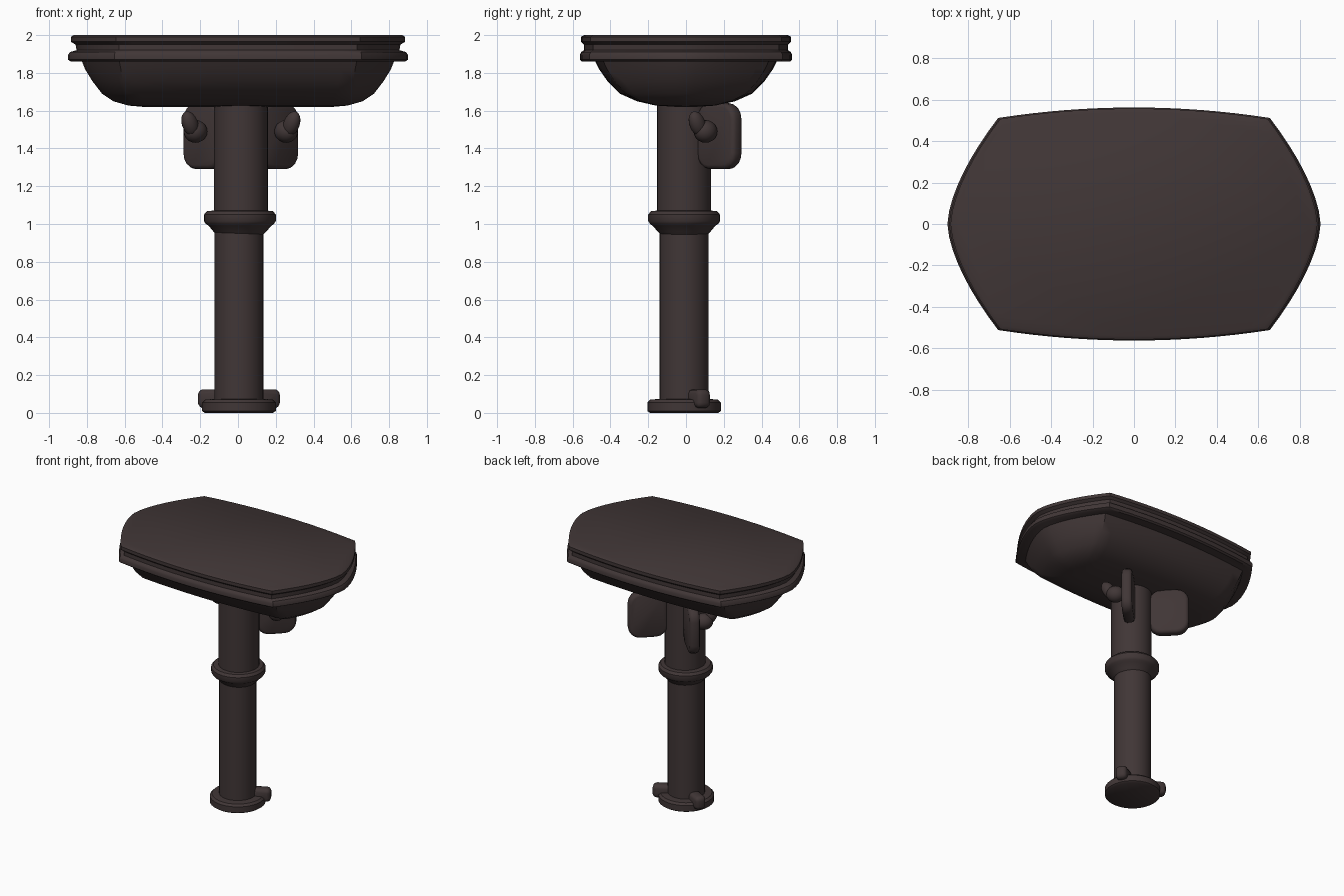
import bpy, bmesh, math
from mathutils import Vector, Matrix

if "Cube" in bpy.data.objects:
    bpy.data.objects.remove(bpy.data.objects["Cube"], do_unlink=True)

mat = bpy.data.materials.new("dark_brown")
mat.use_nodes = True
COLOUR = (0.052, 0.037, 0.037, 1)
mat.diffuse_color = COLOUR
mat.node_tree.nodes["Principled BSDF"].inputs["Base Color"].default_value = COLOUR


def finish(name, bm, angle=35):
    """Turn a bmesh into a smooth-shaded, coloured object."""
    bmesh.ops.recalc_face_normals(bm, faces=bm.faces)
    mesh = bpy.data.meshes.new(name)
    bm.to_mesh(mesh)
    bm.free()
    obj = bpy.data.objects.new(name, mesh)
    bpy.context.collection.objects.link(obj)
    mesh.materials.append(mat)
    bpy.ops.object.select_all(action='DESELECT')
    obj.select_set(True)
    bpy.context.view_layer.objects.active = obj
    bpy.ops.object.shade_smooth_by_angle(angle=math.radians(angle))
    return obj


def loft(name, loops, angle=35):
    """Skin a stack of closed loops and cap both ends."""
    bm = bmesh.new()
    rings = [[bm.verts.new(p) for p in loop] for loop in loops]
    n = len(rings[0])
    for a, b in zip(rings, rings[1:]):
        for i in range(n):
            j = (i + 1) % n
            bm.faces.new((a[i], a[j], b[j], b[i]))
    bm.faces.new(rings[0])
    bm.faces.new(rings[-1])
    return finish(name, bm, angle)


def lathe(name, profile, centre, sides=32):
    return loft(name, [[(centre[0] + r * math.cos(math.tau * i / sides),
                         centre[1] + r * math.sin(math.tau * i / sides), z)
                        for i in range(sides)] for r, z in profile])


def outline(corner_x, end_x, end_y, z, steps=8):
    """Barrel outline: shallow curved long sides, pointed bowed ends, four corners."""
    corner_y = end_y * 0.91
    quarter = []
    for i in range(steps):
        t = i / steps
        quarter.append((corner_x + (end_x - corner_x) * (1 - t ** 1.6), corner_y * t))
    for i in range(steps + 1):
        t = 1 - i / steps
        quarter.append((corner_x * t, end_y - (end_y - corner_y) * t * t))
    half = quarter + [(-x, y) for x, y in quarter[-2::-1]]
    full = half + [(-x, -y) for x, y in half[1:-1]]
    return [(x, y, z) for x, y in full]


# Head: flat lid, two rolled lips with a groove, and a rounded bowl below
loft("lid_and_rim", [outline(*r) for r in (
    (0.63, 0.87, 0.54, 2.0), (0.645, 0.885, 0.557, 1.99), (0.645, 0.885, 0.557, 1.965),
    (0.63, 0.86, 0.54, 1.95), (0.63, 0.855, 0.54, 1.92), (0.65, 0.89, 0.555, 1.91),
    (0.655, 0.9, 0.562, 1.895), (0.655, 0.9, 0.562, 1.87), (0.64, 0.885, 0.55, 1.86))])
loft("bowl", [outline(*r) for r in (
    (0.63, 0.83, 0.485, 1.87), (0.62, 0.81, 0.46, 1.82), (0.61, 0.77, 0.415, 1.755),
    (0.59, 0.72, 0.35, 1.69), (0.57, 0.66, 0.26, 1.65),
    (0.54, 0.58, 0.16, 1.627), (0.48, 0.5, 0.05, 1.62))], 40)

# Column: base foot, lower tube, collar and wider upper tube
lathe("base_foot", [(0.18, 0), (0.195, 0.01), (0.195, 0.055), (0.18, 0.07), (0.12, 0.075)], (0.005, -0.01))
lathe("lower_tube", [(0.13, 0.05), (0.13, 1.0)], (0.005, -0.01))
lathe("collar", [(0.12, 0.94), (0.14, 0.96), (0.165, 0.99), (0.18, 1.0), (0.19, 1.015),
                 (0.19, 1.05), (0.175, 1.068), (0.13, 1.072)], (0.01, -0.01))
lathe("upper_tube", [(0.143, 1.05), (0.143, 1.64)], (0.015, -0.01))


def rounded_block(name, size, place, radius):
    """Box of given size, bevelled, then placed by a matrix."""
    bm = bmesh.new()
    bmesh.ops.create_cube(bm, size=1)
    bmesh.ops.scale(bm, vec=Vector(size), verts=bm.verts)
    upright = [e for e in bm.edges if abs((e.verts[0].co - e.verts[1].co).normalized().y) > 0.9]
    bmesh.ops.bevel(bm, geom=upright, offset=radius, segments=4, affect='EDGES', profile=0.5)
    rim = [e for e in bm.edges if len({round(v.co.y, 4) for v in e.verts}) == 1]
    bmesh.ops.bevel(bm, geom=rim, offset=size[1] * 0.3, segments=2, affect='EDGES', profile=0.5)
    bmesh.ops.transform(bm, matrix=place, verts=bm.verts)
    return finish(name, bm, 50)


def ball(name, radius, place, scale):
    bm = bmesh.new()
    bmesh.ops.create_uvsphere(bm, u_segments=16, v_segments=10, radius=radius)
    bmesh.ops.transform(bm, matrix=place @ Matrix.Diagonal((*scale, 1)), verts=bm.verts)
    return finish(name, bm, 60)


# Two radial clamp plates with knobs at the back, and two lugs on the foot
for side, label in ((1, "left"), (-1, "right")):
    turn = math.radians(90 - 45 * side)
    frame = Matrix.Translation((0.015, -0.01, 0)) @ Matrix.Rotation(turn, 4, 'Z')
    front = -side   # local y direction that leads towards the front
    rounded_block(label + "_clamp_plate", (0.28, 0.075, 0.35),
                  frame @ Matrix.Translation((0.265, 0, 1.465)), 0.085)
    ball(label + "_clamp_knob", 0.06, frame @ Matrix.Translation((0.25, front * 0.09, 1.49)), (1, 1.1, 1))
    ball(label + "_clamp_lever", 0.045,
         frame @ Matrix.Translation((0.24, front * 0.14, 1.53)) @ Matrix.Rotation(0.5 * side, 4, 'X'),
         (0.9, 1, 1.6))
    lug_turn = math.radians(90 - 62 * side)
    lug = Matrix.Translation((0.005, -0.01, 0.075)) @ Matrix.Rotation(lug_turn, 4, 'Z')
    rounded_block(label + "_foot_lug", (0.14, 0.08, 0.1), lug @ Matrix.Translation((0.165, 0, 0)), 0.03)
